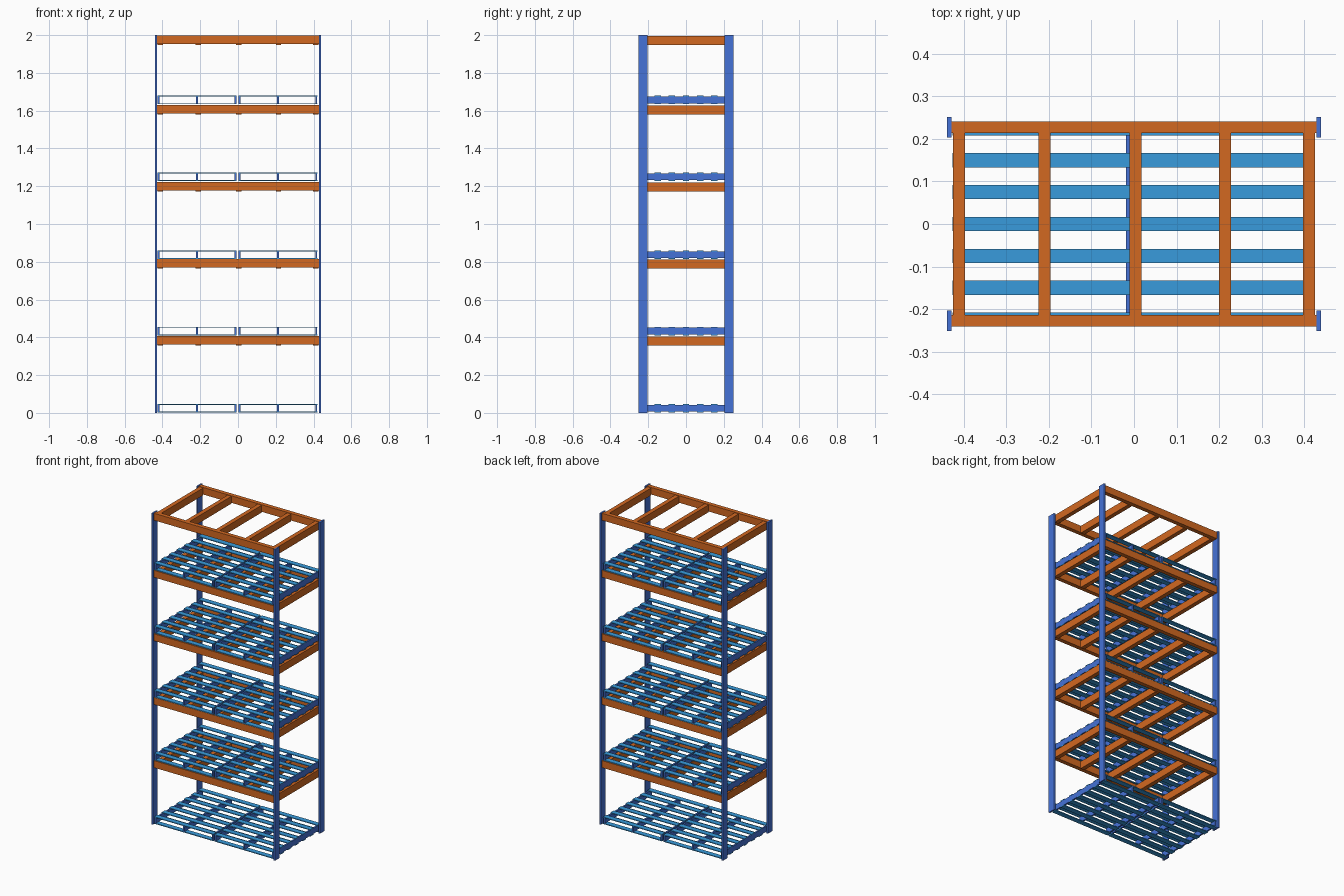
import bpy

if "Cube" in bpy.data.objects:
    bpy.data.objects.remove(bpy.data.objects["Cube"])


def material(name, rgb):
    m = bpy.data.materials.new(name)
    m.diffuse_color = (*rgb, 1)
    m.use_nodes = True
    m.node_tree.nodes["Principled BSDF"].inputs["Base Color"].default_value = m.diffuse_color
    return m


BLUE = material("post_blue", (0.06, 0.17, 0.68))
LIGHT = material("slat_blue", (0.04, 0.33, 0.72))
ORANGE = material("beam_orange", (0.65, 0.14, 0.015))


def box(name, x, y, z, mat):
    """Box from (min, max) ranges on each axis."""
    bpy.ops.mesh.primitive_cube_add(size=1, location=[(a + b) / 2 for a, b in (x, y, z)])
    o = bpy.context.object
    o.name = name
    o.scale = [b - a for a, b in (x, y, z)]
    bpy.ops.object.transform_apply(location=False, rotation=False, scale=True)
    o.data.materials.append(mat)
    return o


def centred(c, w):
    return (c - w / 2, c + w / 2)


# upright posts: thin flat bars at the four corners
for sx in (-1, 1):
    for sy in (-1, 1):
        box("post", centred(sx * 0.4345, 0.01), centred(sy * 0.228, 0.048), (0, 2), BLUE)

# orange frames: two long beams and five cross beams per level
for top in (0.408, 0.814, 1.223, 1.631, 1.998):
    for sy in (-1, 1):
        box("long_beam", (-0.4295, 0.4295), centred(sy * 0.228, 0.027), (top - 0.045, top), ORANGE)
    for x in (-0.412, -0.211, 0.004, 0.214, 0.412):
        box("cross_beam", centred(x, 0.028), (-0.2145, 0.2145), (top - 0.05, top - 0.003), ORANGE)

# slatted decks: two per level, slats above and below three stringers
for base in (0.003, 0.411, 0.815, 1.227, 1.634):
    for cx in (-0.217, 0.211):
        for dx in (-0.2035, 0, 0.2035):
            box("stringer", centred(cx + dx, 0.01), (-0.24, 0.24), (base + 0.005, base + 0.04), BLUE)
        for i in range(-3, 4):
            y = i * 0.075
            for z in (base, base + 0.04):
                box("slat", centred(cx, 0.419), centred(y, 0.033), (z, z + 0.005), LIGHT)
